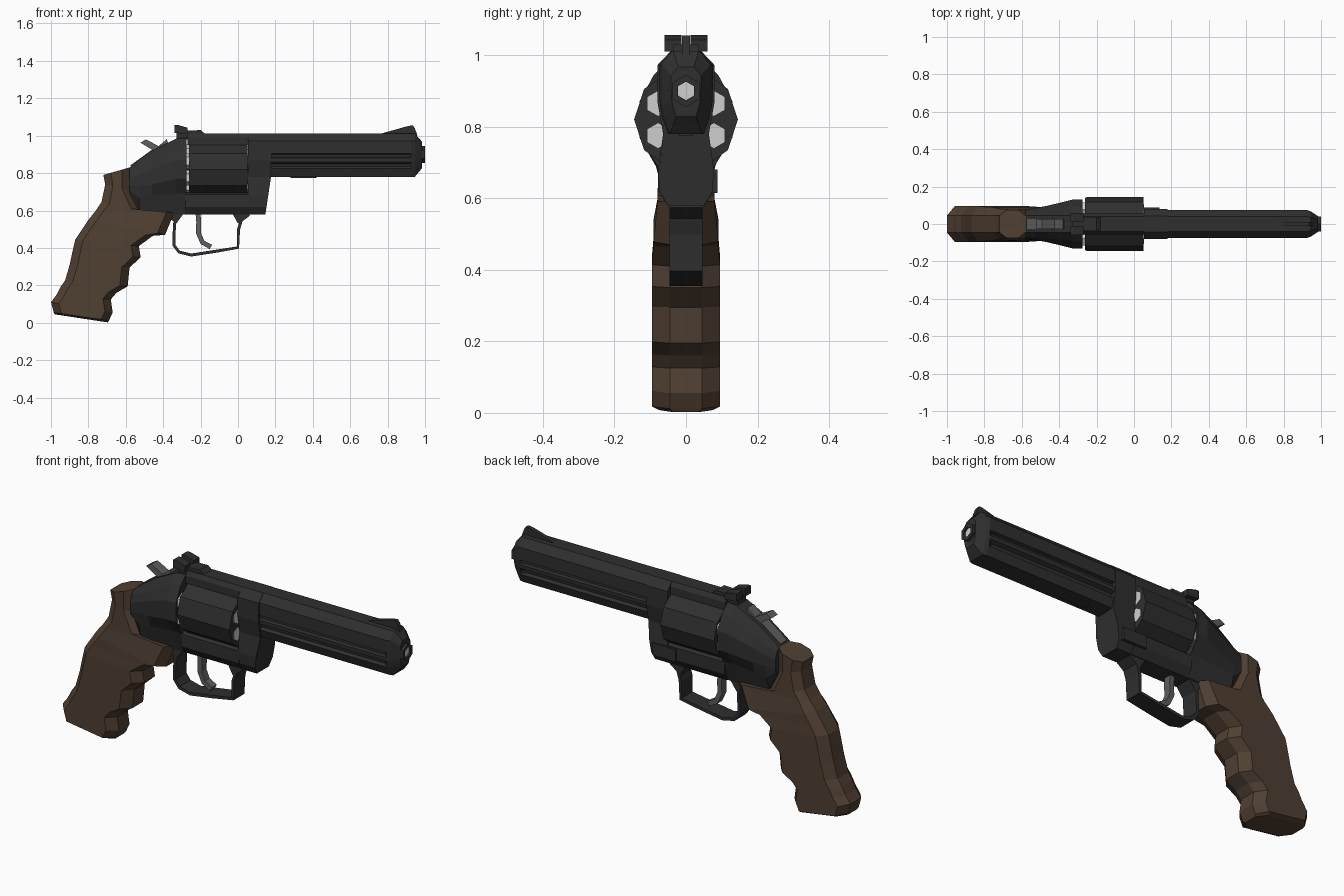
import bpy, bmesh, math
from mathutils import Vector

old = bpy.data.objects.get("Cube")
if old:
    bpy.data.objects.remove(old)


def material(name, r, g, b):
    m = bpy.data.materials.new(name)
    m.use_nodes = True
    m.diffuse_color = (r, g, b, 1)
    m.node_tree.nodes["Principled BSDF"].inputs["Base Color"].default_value = (r, g, b, 1)
    return m


METAL = material("dark metal", .028, .028, .028)
WOOD = material("brown wood", .08, .05, .032)
STEEL = material("grey steel", .11, .11, .11)
BRIGHT = material("bright metal", .62, .62, .62)


def loft(name, rings, mat, closed=False):
    """Bridge rings of equal length, capping the ends unless closed."""
    bm = bmesh.new()
    loops = [[bm.verts.new(p) for p in ring] for ring in rings]
    pairs = list(zip(loops, loops[1:]))
    if closed:
        pairs.append((loops[-1], loops[0]))
    for a, b in pairs:
        for i in range(len(a)):
            j = (i + 1) % len(a)
            bm.faces.new((a[i], a[j], b[j], b[i]))
    if not closed:
        bm.faces.new(loops[0])
        bm.faces.new(loops[-1])
    bmesh.ops.recalc_face_normals(bm, faces=bm.faces)
    me = bpy.data.meshes.new(name)
    bm.to_mesh(me)
    bm.free()
    me.materials.append(mat)
    ob = bpy.data.objects.new(name, me)
    bpy.context.collection.objects.link(ob)
    return ob


def section(x, half):
    """Symmetric cross-section from (y, z) points running top to bottom."""
    return [(x, y, z) for y, z in half] + [(x, -y, z) for y, z in reversed(half)]


def plate(name, profile, y0, y1, mat):
    return loft(name, [[(x, y, z) for x, z in profile] for y in (y0, y1)], mat)


def box(name, x0, x1, y0, y1, z0, z1, mat):
    return plate(name, [(x0, z0), (x1, z0), (x1, z1), (x0, z1)], y0, y1, mat)


def disc(x, y, z, r, n, turn=0):
    angles = [turn + math.tau * i / n for i in range(n)]
    return [(x, y + r * math.cos(a), z + r * math.sin(a)) for a in angles]


def strip(name, path, thick, half_y, mat):
    """Band of rectangular section following an (x, z) path."""
    pts = [Vector(p) for p in path]
    rings = []
    for i, p in enumerate(pts):
        d = (pts[min(i + 1, len(pts) - 1)] - pts[max(i - 1, 0)]).normalized()
        n = Vector((-d.y, d.x)) * thick / 2
        rings.append([((p + s * n).x, y, (p + s * n).y)
                      for s, y in ((1, half_y), (1, -half_y), (-1, -half_y), (-1, half_y))])
    return loft(name, rings, mat)


# Grip with finger grooves and chamfered front and back
front = [(-.58, .83), (-.58, .71), (-.53, .6), (-.34, .59), (-.39, .47), (-.455, .465),
         (-.53, .41), (-.52, .35), (-.58, .295), (-.59, .195), (-.65, .16), (-.68, .125),
         (-.67, .055), (-.69, .012)]
back = [(-.72, .79), (-.71, .74), (-.73, .645), (-.76, .6), (-.8, .55), (-.84, .49),
        (-.87, .445), (-.885, .38), (-.9, .31), (-.925, .225), (-.95, .19), (-.97, .15),
        (-1, .11), (-.985, .055)]
rings = []
for f, b in zip(front, back):
    f, b = Vector(f), Vector(b)
    w = min(.095, max(.076, .095 - (f.y - .42) * .09))
    d = (f - b).normalized() * .042
    half = [(b, .045), (b + d, w), (f - d, w), (f, .045)]
    rings.append([(p.x, y, p.y) for p, y in half] + [(p.x, -y, p.y) for p, y in reversed(half)])
loft("grip", rings, WOOD)
base = [(p[0] + (.006 if p[0] < -.85 else -.006), p[1] * .8, p[2] - .01) for p in rings[-1]]
loft("grip_base", [rings[-1], [(x, y, max(z, 0)) for x, y, z in base]], WOOD)

# Rear frame flaring into the recoil shield
loft("rear_frame", [
    section(-.58, [(.045, .83), (.066, .81), (.078, .77), (.078, .73), (.075, .71), (.05, .69)]),
    section(-.53, [(.045, .87), (.072, .83), (.085, .79), (.085, .73), (.079, .67), (.06, .6)]),
    section(-.46, [(.045, .92), (.078, .865), (.098, .82), (.098, .74), (.079, .68), (.055, .58)]),
    section(-.33, [(.045, .985), (.09, .94), (.13, .87), (.13, .77), (.08, .69), (.05, .58)]),
    section(-.275, [(.045, .99), (.09, .945), (.13, .87), (.13, .77), (.08, .69), (.05, .58)]),
], METAL)

# Lower frame, top strap and front frame block
lower = [(.05, .7), (.078, .685), (.078, .62), (.05, .578)]
loft("lower_frame", [section(-.28, lower), section(.06, lower)], METAL)
strap = [(.04, 1.012), (.055, .99), (.055, .95)]
loft("top_strap", [section(-.27, strap), section(.06, strap)], METAL)
block = [(.042, 1.012), (.08, .972), (.08, .87), (.064, .78), (.078, .68), (.074, .62), (.05, .578)]
slanted = [(x - max(0, .79 - z) * .15, y, z) for x, y, z in section(.178, block)]
loft("front_frame", [section(.054, block), slanted], METAL)
box("crane", .0, .135, .07, .088, .615, .68, METAL)

# Barrel with two long grooves on each side and a tapered muzzle
outer = [(.04, 1.012), (.075, .972), (.075, .905), (.074, .9), (.074, .885), (.074, .88),
         (.073, .86), (.071, .85), (.068, .835), (.066, .825), (.05, .78)]
groove = [(y - (.016 if i in (3, 4, 7, 8) else 0), z) for i, (y, z) in enumerate(outer)]
tip = [(y * .55, .9 + (z - .9) * .6) for y, z in outer]
loft("barrel", [section(.17, groove), section(.9, groove), section(.925, outer),
                section(.945, [(y * .9, z) for y, z in outer]), section(.985, tip)], METAL)
box("ejector_rod_housing", .28, .42, -.02, .02, .774, .79, METAL)

# Muzzle crown around a bright bore
loft("muzzle_crown", [disc(x, 0, .9, r, 6, math.pi / 6) for x, r in
                      ((.98, .045), (1, .045), (1, .026), (.98, .026))], METAL, True)
loft("bore", [disc(x, 0, .9, .027, 6, math.pi / 6) for x in (.98, .99)], BRIGHT)

# Cylinder with six chambers
loft("cylinder", [disc(x, 0, .82, r, 10) for x, r in
                  ((-.262, .138), (-.25, .145), (.05, .145))], METAL)
for i in range(6):
    a = math.radians(30 + 60 * i)
    y, z = .09 * math.cos(a), .82 + .09 * math.sin(a)
    loft("chamber_mouth", [disc(x, y, z, .035, 6, math.pi / 6) for x in (.045, .053)], BRIGHT)
    loft("cartridge_rim", [disc(x, y, z, .042, 6, math.pi / 6) for x in (-.275, -.26)], BRIGHT)
loft("cylinder_pin", [disc(x, 0, .82, .03, 8) for x in (-.28, .06)], METAL)

# Sights
plate("front_sight", [(.76, 1.01), (.91, 1.052), (.935, 1.055), (.945, 1.04), (.96, 1)],
      -.011, .011, METAL)
plate("rear_sight_base", [(-.33, .98), (-.33, 1.025), (-.2, 1.03), (-.17, 1.005), (-.17, .98)],
      -.035, .035, METAL)
for s in (-1, 1):
    plate("rear_sight_blade", [(-.34, 1.015), (-.34, 1.057), (-.32, 1.057), (-.27, 1.043),
                               (-.27, 1.01)], s * .012, s * .06, METAL)

# Hammer
plate("hammer", [(-.56, .8), (-.575, .842), (-.46, .925), (-.522, .963), (-.492, .98),
                 (-.425, .945), (-.38, .982), (-.36, .9)], -.027, .027, STEEL)

# Trigger and trigger guard
strip("trigger", [(-.215, .6), (-.21, .54), (-.212, .48), (-.19, .43), (-.145, .405)],
      .026, .02, STEEL)
strip("trigger_guard", [(-.375, .575), (-.338, .545), (-.342, .47), (-.343, .415), (-.315, .378),
                        (-.25, .362), (-.12, .382), (.0, .402), (.003, .5), (.018, .548),
                        (.06, .58)], .016, .046, METAL)
for x0, x1, x2 in ((-.39, -.33, -.29), (.06, .0, -.03)):
    plate("guard_root", [(x0, .585), (x1, .53), (x2, .585)], -.046, .046, METAL)
